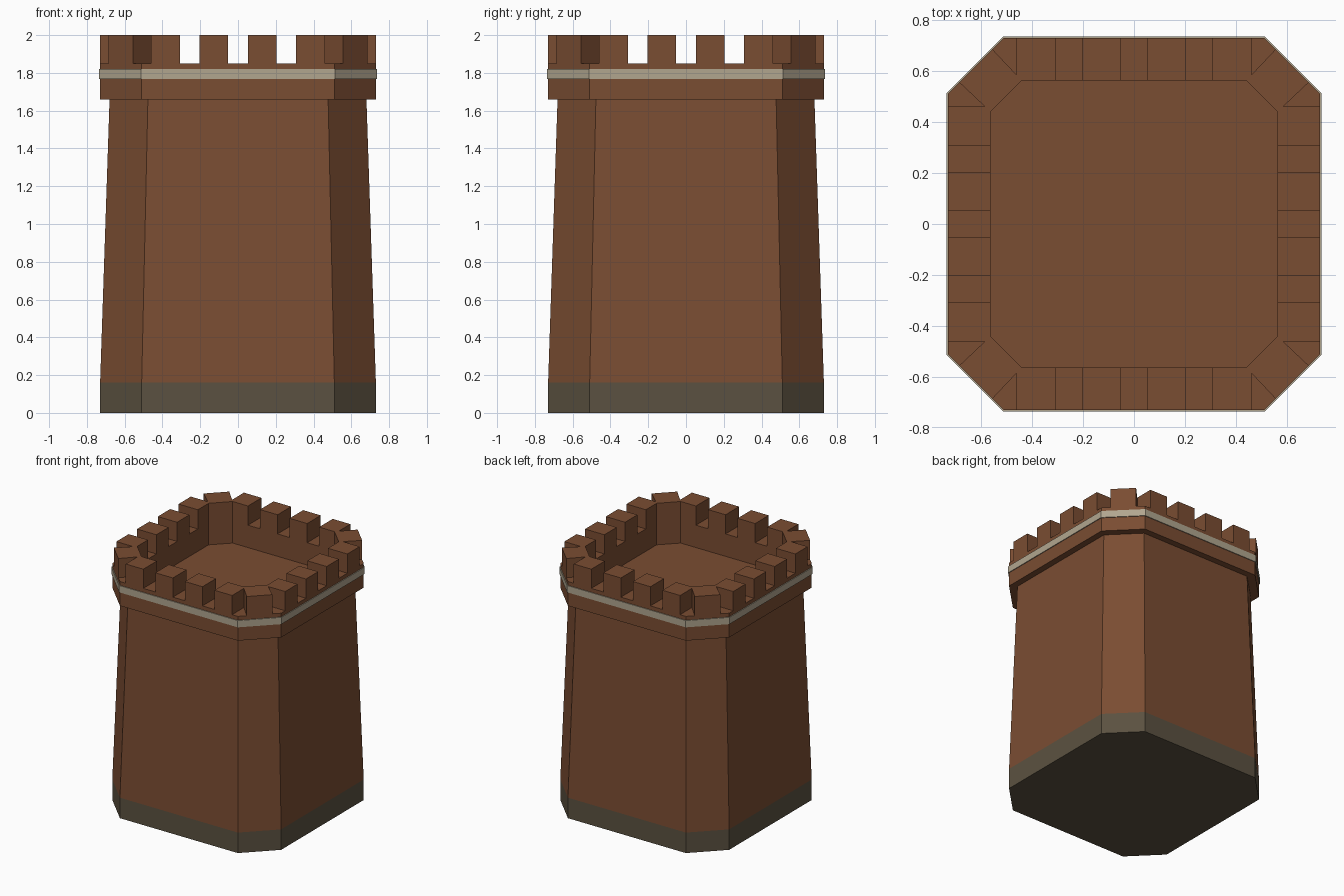
import bpy
import bmesh
import math
from mathutils import Matrix

cube = bpy.data.objects.get("Cube")
if cube:
    bpy.data.objects.remove(cube, do_unlink=True)


def material(name, rgb):
    m = bpy.data.materials.new(name)
    m.use_nodes = True
    m.diffuse_color = (*rgb, 1)
    m.node_tree.nodes["Principled BSDF"].inputs["Base Color"].default_value = (*rgb, 1)
    return m


BROWN = material("brown brick", (0.195, 0.074, 0.032))
STONE = material("dark stone", (0.105, 0.083, 0.052))
CREAM = material("pale trim", (0.44, 0.38, 0.275))

OUTER = (0.73, 0.51)    # half width, where the chamfer starts
INNER = (0.563, 0.44)
BODY_TOP, WALL_TOP, TOP = 1.66, 1.85, 2.0


def finish(name, bm, mat):
    mesh = bpy.data.meshes.new(name)
    bm.to_mesh(mesh)
    bm.free()
    mesh.materials.append(mat)
    ob = bpy.data.objects.new(name, mesh)
    bpy.context.collection.objects.link(ob)
    return ob


def octagon(size):
    h, c = size
    return [(c, -h), (h, -c), (h, c), (c, h), (-c, h), (-h, c), (-h, -c), (-c, -h)]


def loft(name, rings, mat, cap_start=False, cap_end=False):
    """Chamfered square rings, each (size, z), joined by flat faces."""
    bm = bmesh.new()
    loops = [[bm.verts.new((x, y, z)) for x, y in octagon(size)] for size, z in rings]
    for a, b in zip(loops, loops[1:]):
        for i in range(len(a)):
            j = (i + 1) % len(a)
            bm.faces.new((a[i], a[j], b[j], b[i]))
    if cap_start:
        bm.faces.new(loops[0][::-1])
    if cap_end:
        bm.faces.new(loops[-1])
    return finish(name, bm, mat)


def merlon(name, outline, turn):
    """Block standing on the wall, open below, turned to one of four sides."""
    bm = bmesh.new()
    low = [bm.verts.new((x, y, WALL_TOP)) for x, y in outline]
    high = [bm.verts.new((x, y, TOP)) for x, y in outline]
    for i in range(len(low)):
        j = (i + 1) % len(low)
        bm.faces.new((low[i], low[j], high[j], high[i]))
    bm.faces.new(high)
    bmesh.ops.recalc_face_normals(bm, faces=bm.faces)
    if bm.faces[:][-1].normal.z < 0:
        bmesh.ops.reverse_faces(bm, faces=bm.faces)
    bm.transform(Matrix.Rotation(math.radians(90 * turn), 4, "Z"))
    finish(name, bm, BROWN)


# Footing, tapered shaft and hollow parapet
SHAFT = (0.68, 0.477)
loft("base", [(OUTER, 0), (OUTER, 0.16)], STONE, cap_start=True)
loft("tower_body", [(OUTER, 0.16), (SHAFT, BODY_TOP)], BROWN)
loft("parapet", [(SHAFT, BODY_TOP), (OUTER, BODY_TOP), (OUTER, WALL_TOP),
                 (INNER, WALL_TOP), (INNER, 1.675)], BROWN, cap_end=True)

# Pale band around the parapet
BAND = (0.736, 0.513)
loft("trim_band", [(OUTER, 1.767), (BAND, 1.767), (BAND, 1.82), (OUTER, 1.82)], CREAM)

# Battlements: four plain blocks and one chamfered corner block per side
h, c = OUTER
ih, ic = INNER
inner_block = [(0.052, -h), (0.204, -h), (0.204, -ih), (0.052, -ih)]
end_block = [(0.308, -h), (0.46, -h), (0.46, -ih - 0.02), (ic, -ih), (0.308, -ih)]
cut = 0.045
corner_block = [(c + cut, -h + cut), (h - cut, -c - cut), (ih, -ic), (ic, -ih)]
for turn in range(4):
    for sign, side in ((1, "a"), (-1, "b")):
        merlon(f"inner_merlon_{turn}{side}", [(sign * x, y) for x, y in inner_block], turn)
        merlon(f"end_merlon_{turn}{side}", [(sign * x, y) for x, y in end_block], turn)
    merlon(f"corner_merlon_{turn}", corner_block, turn)
